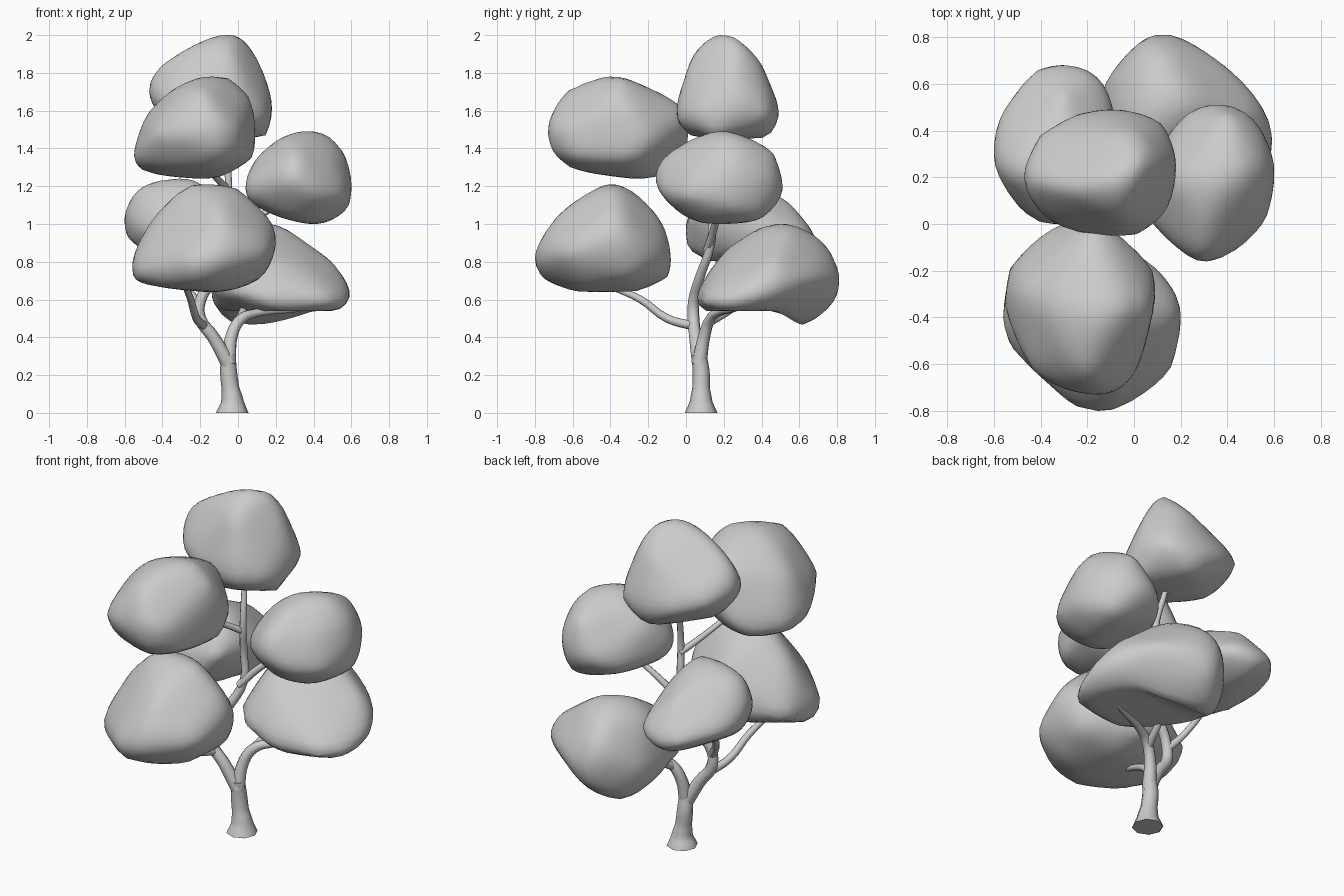
import bpy
import bmesh
from mathutils import Vector
from mathutils.bvhtree import BVHTree

if "Cube" in bpy.data.objects:
    bpy.data.objects.remove(bpy.data.objects["Cube"])

grey = bpy.data.materials.new("plain grey")
grey.use_nodes = True
grey.diffuse_color = (0.6, 0.6, 0.6, 1)
grey.node_tree.nodes["Principled BSDF"].inputs["Base Color"].default_value = (0.6, 0.6, 0.6, 1)


def add_object(name, mesh):
    mesh.materials.clear()
    mesh.materials.append(grey)
    mesh.shade_smooth()
    obj = bpy.data.objects.new(name, mesh)
    bpy.context.collection.objects.link(obj)
    return obj


def bounds(points):
    low = Vector([min(p[i] for p in points) for i in range(3)])
    high = Vector([max(p[i] for p in points) for i in range(3)])
    return low, high


def soften(bm, low, high, times):
    """Round the shape, then bring it back to its full extent."""
    for _ in range(times):
        bmesh.ops.smooth_vert(bm, verts=bm.verts[:], factor=0.4,
                              use_axis_x=True, use_axis_y=True, use_axis_z=True)
    now_low, now_high = bounds([v.co for v in bm.verts])
    for v in bm.verts:
        for i in range(3):
            t = (v.co[i] - now_low[i]) / (now_high[i] - now_low[i])
            v.co[i] = low[i] + t * (high[i] - low[i])


def foliage(name, corners):
    """Lumpy leaf mass: a sphere shrunk onto the hull of a few corners (in hundredths)."""
    corners = [Vector(c) / 100 for c in corners]
    low, high = bounds(corners)
    centre = (low + high) / 2
    hull = bmesh.new()
    for c in corners:
        hull.verts.new(c)
    bmesh.ops.convex_hull(hull, input=hull.verts[:])
    tree = BVHTree.FromBMesh(hull)

    def reach(ray):
        hit = tree.ray_cast(centre + ray * 3, -ray)[0]
        return hit if hit else centre

    bm = bmesh.new()
    bmesh.ops.create_icosphere(bm, subdivisions=4, radius=1)
    size = high - low
    for v in bm.verts:
        v.co = reach(Vector([v.co[i] * size[i] for i in range(3)]).normalized())
    # Bulge the flat spans while keeping the corners
    soften(bm, low, high, 6)
    for v in bm.verts:
        corner = reach((v.co - centre).normalized())
        if (corner - centre).length > (v.co - centre).length:
            v.co = corner
    soften(bm, low, high, 1)
    mesh = bpy.data.meshes.new(name)
    bm.to_mesh(mesh)
    bm.free()
    hull.free()
    return add_object(name, mesh)


def limb(name, points):
    """Tapering round limb through (x, y, z, radius) points, in hundredths."""
    curve = bpy.data.curves.new(name, "CURVE")
    curve.dimensions = "3D"
    curve.bevel_depth = 0.01
    curve.bevel_resolution = 2
    curve.resolution_u = 4
    curve.use_fill_caps = True
    spline = curve.splines.new("BEZIER")
    spline.bezier_points.add(len(points) - 1)
    for bp, (x, y, z, r) in zip(spline.bezier_points, points):
        bp.co = Vector((x, y, z)) / 100
        bp.radius = r
        bp.handle_left_type = bp.handle_right_type = "AUTO"
    helper = bpy.data.objects.new(name + " path", curve)
    bpy.context.collection.objects.link(helper)
    bpy.context.view_layer.update()
    mesh = bpy.data.meshes.new_from_object(
        helper.evaluated_get(bpy.context.evaluated_depsgraph_get()))
    bpy.data.objects.remove(helper)
    add_object(name, mesh)


# Trunk and branches
limb("trunk", [(-3, 8, 0, 8.6), (-3, 8, 6, 6), (-4, 8, 13, 4.7), (-5, 8, 22, 4.5), (-5, 7, 31, 3.8)])
limb("main_stem", [(-5, 7, 26, 4), (-13, 5, 40, 3.4), (-20, 4, 50, 3.2), (-20, 4, 59, 3),
                   (-13, 7, 71, 2.7), (-5, 13, 89, 2.4), (-6, 14, 105, 2.2), (-5, 12, 122, 2),
                   (-8, 18, 148, 1.5)])
limb("side_stem", [(-5, 7, 26, 4), (-3, 10, 42, 3.2), (2, 13, 50, 2.8), (10, 17, 53, 2.2),
                   (30, 25, 55, 1.8), (42, 30, 57, 1.2)])
limb("back_branch", [(0, 12, 48, 2.4), (3, 24, 55, 2), (5, 35, 65, 1.5)])
limb("front_branch", [(-18, 4, 46, 2.4), (-22, -10, 50, 2.2), (-25, -24, 60, 2), (-28, -40, 67, 1.6)])
limb("right_branch", [(-20, 4, 57, 2.4), (-27, 10, 66, 2), (-35, 25, 85, 1.5)])
limb("left_branch", [(-7, 11, 86, 2.2), (4, 15, 98, 2), (20, 18, 110, 1.5)])
limb("upper_front_branch", [(-5, 13, 118, 2), (-11, 4, 124, 1.8), (-20, -15, 135, 1.4)])

# Foliage masses
foliage("top_foliage", [
    (-7, 20, 200), (3, 27, 199), (-2, 18, 200), (-25, 15, 192), (-44, 20, 181), (-47, 20, 168),
    (13, 25, 179), (18, 29, 163), (16, 15, 146), (-10, 49, 156), (11, 45, 156), (-21, 47, 160),
    (-40, 40, 165), (15, 8, 156), (2, -5, 156), (-32, 0, 160), (-39, 3, 163), (-10, 2, 146),
    (-5, 44, 145), (-5, 7, 192), (0, 36, 189), (-35, 20, 150)])
foliage("upper_front_foliage", [
    (-16, -40, 178), (-5, -36, 178), (-20, -63, 171), (6, -35, 168), (9, -30, 158), (9, -30, 135),
    (8, -18, 145), (-10, -20, 124), (-52, -25, 128), (-54, -18, 134), (-48, -30, 158),
    (-35, -35, 170), (-10, -73, 153), (-31, -70, 148), (-10, -71, 138), (0, -66, 150),
    (-15, -63, 130), (-44, -63, 147), (-27, 1, 140), (-14, 1, 157), (-20, -6, 164),
    (-55, -38, 134), (2, -58, 135), (-40, -5, 129), (-42, -52, 130), (-30, -52, 169),
    (-8, -20, 168)])
foliage("left_foliage", [
    (42, 20, 149), (48, 22, 147), (30, 2, 143), (56, 25, 138), (60, 25, 124), (59, 25, 108),
    (57, 2, 115), (43, 39, 101), (43, 10, 100), (22, 15, 105), (7, 2, 116), (4, 10, 122),
    (10, 20, 134), (22, 20, 144), (29, -13, 134), (29, -16, 123), (43, -12, 116), (28, 2, 103),
    (40, 51, 115), (26, 49, 120), (40, 45, 139), (52, 44, 125), (16, 36, 120),
    (50, 39, 103), (50, 4, 132), (16, 38, 110), (6, 10, 112)])
foliage("lower_front_foliage", [
    (-28, -39, 121), (0, -38, 120), (-20, -24, 113), (18, -36, 101), (20, -34, 92), (14, -30, 72),
    (16, -63, 85), (-10, -24, 64), (-10, -59, 64), (-56, -40, 69), (-56, -40, 80), (-53, -55, 75),
    (-49, -30, 96), (-39, -38, 110), (-12, -8, 71), (-15, -8, 81), (-15, -12, 99), (-8, -80, 80),
    (-24, -79, 80), (-10, -75, 94), (-10, -63, 108), (-40, -66, 75), (-20, -76, 70),
    (-54, -18, 78), (6, -16, 85), (-40, -58, 66), (5, -55, 67)])
back = foliage("back_foliage", [
    (59, 35, 65), (58, 30, 59), (57, 42, 62), (48, 25, 54), (48, 45, 79), (35, 50, 88),
    (20, 52, 100), (8, 42, 100), (5, 23, 88), (15, 7, 64), (20, 6, 57), (20, 13, 54),
    (4, 63, 46), (-6, 62, 47), (9, 76, 57), (9, 81, 71), (22, 76, 70), (5, 78, 82), (8, 71, 93),
    (37, 66, 72), (49, 53, 72), (-13, 60, 70), (-14, 50, 60), (-8, 30, 72), (-6, 45, 92),
    (50, 8, 59), (-2, 8, 64), (-13, 18, 66)])
# Hollow underside in front of the drooping rear lobe
for v in back.data.vertices:
    v.co.z = max(v.co.z, 0.54 - 0.6 * max(0, v.co.y - 0.48))
foliage("right_foliage", [
    (-39, 20, 123), (-22, 18, 124), (-52, 22, 120), (-60, 26, 107), (-58, 30, 92), (-57, 36, 100),
    (-30, 50, 111), (-31, 68, 90), (-15, 64, 92), (-9, 53, 92), (-44, 63, 93), (-56, 49, 95),
    (-55, 15, 100), (-40, 0, 100), (-28, 0, 87), (-15, 2, 105), (-30, 9, 80), (-25, 25, 81),
    (-8, 25, 105), (-12, 30, 85), (-30, 60, 82), (-50, 20, 85), (-40, 15, 80), (-49, 6, 95)])
